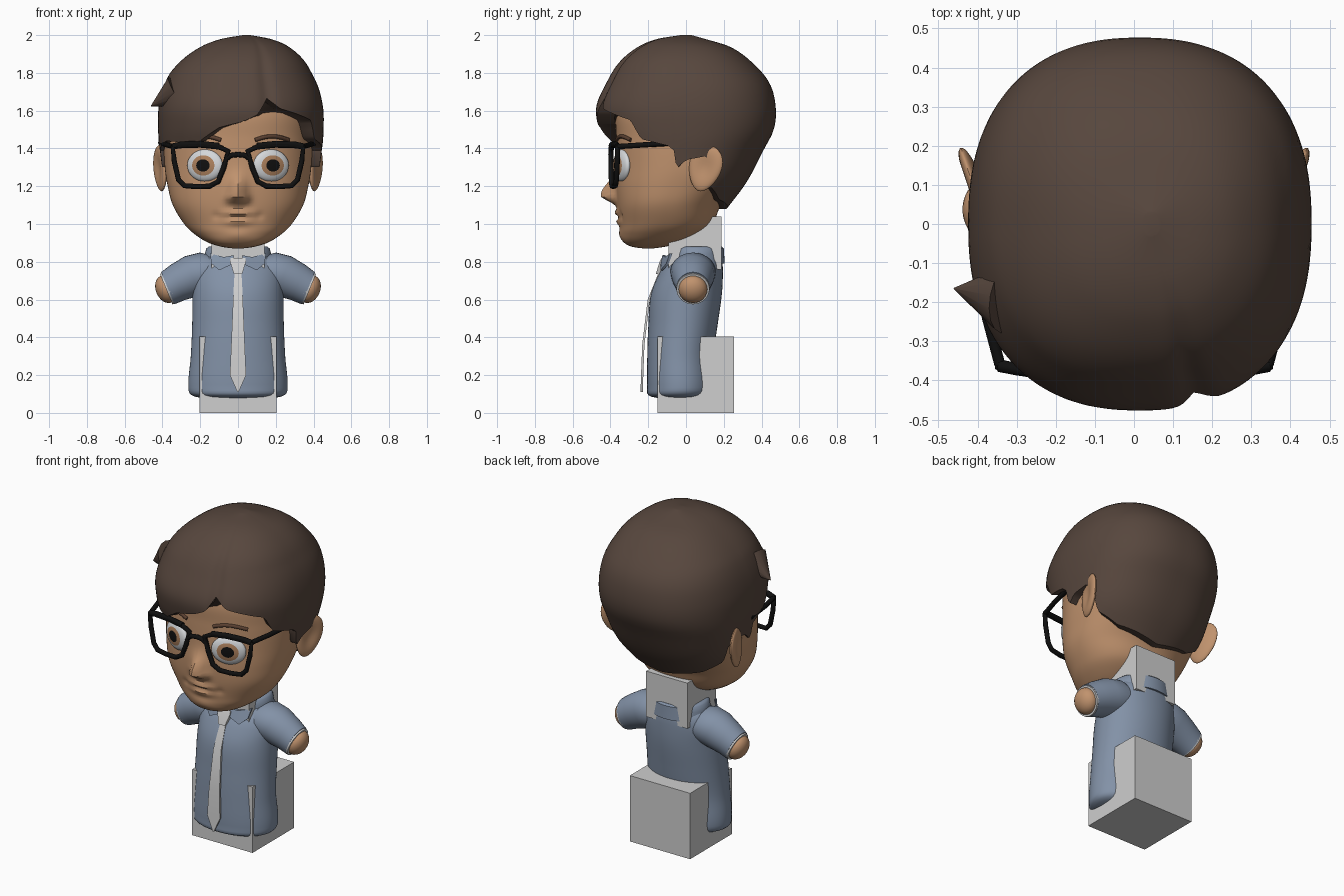
import bpy, bmesh, math
from mathutils import Vector, Matrix

if "Cube" in bpy.data.objects:
    bpy.data.objects.remove(bpy.data.objects["Cube"])

def mat(name, r, g, b):
    m = bpy.data.materials.new(name)
    m.diffuse_color = (r, g, b, 1)
    m.use_nodes = True
    m.node_tree.nodes["Principled BSDF"].inputs["Base Color"].default_value = m.diffuse_color
    return m

SKIN = mat("skin", .53, .29, .155)
HAIR = mat("hair_brown", .095, .062, .047)
BROW = mat("brow_brown", .10, .05, .03)
BLACK = mat("black", .005, .005, .005)
WHITE = mat("eye_white", .66, .68, .70)
IRIS = mat("iris_tan", .42, .22, .11)
SHIRT = mat("shirt_blue", .225, .285, .385)
GREY = mat("light_grey", .62, .62, .62)

def make(name, bm, *mats):
    bmesh.ops.recalc_face_normals(bm, faces=bm.faces)
    me = bpy.data.meshes.new(name)
    bm.to_mesh(me)
    bm.free()
    for m in mats:
        me.materials.append(m)
    ob = bpy.data.objects.new(name, me)
    bpy.context.collection.objects.link(ob)
    return ob

def loft(name, rings, m):
    bm = bmesh.new()
    vs = [[bm.verts.new(p) for p in r] for r in rings]
    n = len(vs[0])
    for a, b in zip(vs, vs[1:]):
        for i in range(n):
            bm.faces.new((a[i], a[(i + 1) % n], b[(i + 1) % n], b[i]))
    bm.faces.new(vs[0])
    bm.faces.new(vs[-1])
    return make(name, bm, m)

def box(name, lo, hi, m):
    bm = bmesh.new()
    lo, hi = Vector(lo), Vector(hi)
    bmesh.ops.create_cube(bm, size=1, matrix=Matrix.Translation((lo + hi) / 2) @ Matrix.Diagonal((*(hi - lo), 1)))
    return make(name, bm, m)

def tube(name, pts, r, m, cyclic=False):
    cu = bpy.data.curves.new(name, 'CURVE')
    cu.dimensions = '3D'
    cu.bevel_depth, cu.bevel_resolution, cu.use_fill_caps = r, 2, True
    sp = cu.splines.new('POLY')
    sp.points.add(len(pts) - 1)
    for p, q in zip(sp.points, pts):
        p.co = (*q, 1)
    sp.use_cyclic_u = cyclic
    cu.materials.append(m)
    ob = bpy.data.objects.new(name, cu)
    bpy.context.collection.objects.link(ob)
    return ob

def plate(name, outline, thick, m):
    # flat strip of left/right point pairs, thickened towards +y
    bm = bmesh.new()
    vs = [bm.verts.new(p) for p in outline]
    for i in range(0, len(vs) - 2, 2):
        bm.faces.new((vs[i], vs[i + 1], vs[i + 3], vs[i + 2]))
    g = bmesh.ops.extrude_face_region(bm, geom=bm.faces[:])
    for v in g["geom"]:
        if isinstance(v, bmesh.types.BMVert):
            v.co.y += thick
    return make(name, bm, m)

def interp(keys, z):
    # smooth curve through rows (z, front y, back y, half width)
    z = min(max(z, keys[0][0]), keys[-1][0])
    i = 0
    while i < len(keys) - 2 and z > keys[i + 1][0]:
        i += 1
    p, q = keys[i], keys[i + 1]
    o, r = keys[max(i - 1, 0)], keys[min(i + 2, len(keys) - 1)]
    h = q[0] - p[0]
    t = (z - p[0]) / h
    out = []
    for k in range(1, len(p)):
        m0 = (q[k] - o[k]) / (q[0] - o[0]) * h
        m1 = (r[k] - p[k]) / (r[0] - p[0]) * h
        out.append((2*t**3 - 3*t*t + 1)*p[k] + (t**3 - 2*t*t + t)*m0 + (3*t*t - 2*t**3)*q[k] + (t**3 - t*t)*m1)
    return out

def section(keys, z, a, n, k=1, cx=0):
    f, b, w = interp(keys, z)
    c, s = math.cos(a), math.sin(a)
    c, s = (math.copysign(abs(v) ** (2 / n), v) for v in (c, s))
    return Vector((cx + k * w * c, (f + b) / 2 + k * (b - f) / 2 * s, z))

def angles(n):
    return [2 * math.pi * i / n for i in range(n)]

# head with nose and lips raised from the surface
HEAD = [(.87, -.22, -.18, .02), (.878, -.28, -.12, .08), (.90, -.325, -.02, .155), (.95, -.345, .08, .235),
        (1.0, -.35, .14, .285), (1.1, -.365, .185, .345), (1.2, -.372, .26, .372), (1.3, -.37, .33, .388),
        (1.45, -.37, .38, .395), (1.6, -.365, .40, .385), (1.8, -.26, .30, .29), (1.9, -.05, .05, .05)]
# x, z, x spread, z spread above, z spread below, height
BUMPS = [(0, 1.15, .042, .085, .036, .082), (.043, 1.135, .022, .025, .022, .022), (-.043, 1.135, .022, .025, .022, .022),
         (0, 1.058, .075, .016, .012, .02), (0, 1.012, .065, .014, .02, .018), (0, .94, .07, .03, .03, .01),
         (.115, 1.045, .02, .02, .02, -.008), (-.115, 1.045, .02, .02, .02, -.008)]

def head_point(a, z):
    p = section(HEAD, z, a, 2.25)
    if p.y < -.1:
        for x, bz, sx, up, dn, h in BUMPS:
            p.y -= h * math.exp(-((p.x - x) / sx) ** 2 - ((z - bz) / (up if z > bz else dn)) ** 2)
    return p

def face_y(x, z):
    w = interp(HEAD, z)[2]
    return head_point(-math.acos((abs(x) / w) ** 1.125), z).y

loft("head", [[head_point(a, .87 + 1.03 * (1 - math.cos(math.pi * t / 90)) / 2) for a in angles(144)] for t in range(91)], SKIN)

# hair cap ending at a hairline height given per direction
CAP = [(1.08, -.37, .215, .30), (1.22, -.39, .32, .395), (1.4, -.42, .415, .43), (1.5, -.46, .465, .438),
       (1.62, -.475, .475, .435), (1.75, -.42, .44, .40), (1.86, -.35, .345, .33), (1.94, -.25, .23, .23),
       (1.98, -.15, .10, .13), (2.0, -.03, .03, .02)]
LINE = [(-270, 1.08), (-225, 1.13), (-205, 1.2), (-200, 1.3), (-193, 1.36), (-181, 1.34), (-177, 1.29), (-174, 1.39),
        (-165, 1.42), (-153, 1.44), (-124, 1.43), (-116, 1.44), (-102, 1.51), (-91, 1.535), (-81, 1.58),
        (-74, 1.665), (-65, 1.61), (-52, 1.585), (-35, 1.55), (-29, 1.45), (-10, 1.415), (-6, 1.39), (-3, 1.29),
        (1, 1.34), (13, 1.36), (20, 1.3), (25, 1.2), (45, 1.13), (90, 1.08)]

def hairline(d):
    for (a, p), (b, q) in zip(LINE, LINE[1:]):
        if a <= d <= b:
            return p + (q - p) * (d - a) / (b - a)

def hair_ring(t, k=1):
    ring = []
    for i in range(180):
        d = -270 + 2 * i
        z = hairline(d)
        z += (2.0 - z) * math.cos(t * math.pi / 2)
        groove = 1 - .035 * math.exp(-((d + 74) / 5) ** 2)
        ring.append(section(CAP, z, math.radians(d), 2.35, k * groove, .015 + .03 * max(0, (z - 1.8) / .2)))
    return ring

loft("hair", [hair_ring(i / 32) for i in range(33)] + [hair_ring(1, .8)], HAIR)

# flick of hair on the left
bm = bmesh.new()
base, tip = Vector((-.325, -.19, 1.70)), Vector((-.46, -.165, 1.625))
rot = (tip - base).to_track_quat('Z', 'Y').to_matrix().to_4x4()
bmesh.ops.create_cone(bm, segments=16, radius1=.09, radius2=.002, depth=(tip - base).length, cap_ends=True,
                      matrix=Matrix.Translation((base + tip) / 2) @ rot)
make("hair_flick", bm, HAIR)

def frame_y(x):
    return -.398 + .3 * x * x

RIM = [(.052, 1.385), (.10, 1.408), (.2, 1.418), (.30, 1.415), (.345, 1.405), (.337, 1.33), (.315, 1.235), (.285, 1.203),
       (.22, 1.198), (.15, 1.2), (.105, 1.225), (.075, 1.30)]
AXIS = Vector((.92, 0, -.38)).normalized()
for s, side in ((1, "right"), (-1, "left")):
    # eye: white, iris and pupil by distance from the pole
    bm = bmesh.new()
    bmesh.ops.create_uvsphere(bm, u_segments=32, v_segments=32, radius=1)
    for f in bm.faces:
        c = f.calc_center_median()
        r = math.hypot(c.x, c.y)
        f.material_index = 0 if c.z < 0 or r > .6 else 1 if r > .36 else 2
    turn = Matrix.Rotation(s * .37, 4, 'Z') @ Matrix.Diagonal((.1, .032, .085, 1)) @ Matrix.Rotation(math.pi / 2, 4, 'X')
    bm.transform(Matrix.Translation((s * .175, face_y(.175, 1.31) + .003, 1.31)) @ turn)
    make(side + "_eye", bm, WHITE, IRIS, BLACK)

    # eyebrow
    brow = [(.09 + .018 * i, 1.437 + .027 * math.sin(math.pi * (i + 1) / 12)) for i in range(11)]
    tube(side + "_eyebrow", [(s * x, face_y(x, z) - .002, z) for x, z in brow], .011, BROW)

    # ear with a hollow
    bm = bmesh.new()
    bmesh.ops.create_uvsphere(bm, u_segments=32, v_segments=20, radius=1)
    for v in bm.verts:
        if v.co.x > 0:
            v.co.x -= .8 * math.exp(-((v.co.y ** 2 + v.co.z ** 2) / .35))
        v.co.y *= 1 + .2 * v.co.z
    ear = Matrix.Rotation(-.32, 4, 'Z') @ Matrix.Rotation(-.28, 4, 'X') @ Matrix.Diagonal((.026, .09, .125, 1))
    bm.transform(Matrix.Diagonal((s, 1, 1, 1)) @ Matrix.Translation((.412, .10, 1.295)) @ ear)
    make(side + "_ear", bm, SKIN)

    # glasses: rim, heavier brow bar and temple
    tube(side + "_glasses_rim", [(s * x, frame_y(x), z) for x, z in RIM], .014, BLACK, True)
    tube(side + "_glasses_bar", [(s * x, frame_y(x), z + .006) for x, z in RIM[1:5]], .016, BLACK)
    tube(side + "_glasses_temple", [(s * .343, -.36, 1.41), (s * .375, -.24, 1.418), (s * .41, -.04, 1.43)], .014, BLACK)

    # sleeve, cuff and arm stub
    up = Vector((.38, 0, .92)).normalized()
    def arm_ring(c, r, ry):
        pts = [Vector((c[0], .037, c[1])) + up * r * math.cos(a) + Vector((0, ry * math.sin(a), 0)) for a in angles(32)]
        return [(s * p.x, p.y, p.z) for p in pts]
    loft(side + "_sleeve", [arm_ring(c, r, q) for c, r, q in (((.08, .745), .09, .10), ((.16, .745), .112, .12),
         ((.24, .725), .112, .113), ((.32, .69), .1, .097), ((.372, .66), .092, .088))], SHIRT)
    loft(side + "_cuff", [arm_ring(c, r, r) for c, r in (((.36, .663), .089), ((.380, .655), .087))], GREY)
    bm = bmesh.new()
    bmesh.ops.create_uvsphere(bm, u_segments=24, v_segments=16, radius=1)
    bm.transform(Matrix.Diagonal((s, 1, 1, 1)) @ Matrix.Translation((.38, .037, .655))
                 @ AXIS.to_track_quat('Z', 'Y').to_matrix().to_4x4() @ Matrix.Diagonal((.076, .076, .055, 1)))
    make(side + "_arm", bm, SKIN)

    # collar flap
    plate(side + "_collar_flap", [(s * .02, -.125, .835), (s * .035, -.135, .785), (s * .075, -.112, .825),
          (s * .10, -.135, .755), (s * .15, -.085, .845), (s * .14, -.105, .79)], .014, SHIRT)

tube("glasses_bridge", [(x, frame_y(x), z) for x, z in ((-.062, 1.345), (-.04, 1.363), (0, 1.368), (.04, 1.363), (.062, 1.345))], .014, BLACK)

# shirt body
BODY = [(.075, -.13, .07, .17), (.09, -.195, .13, .24), (.13, -.205, .15, .263), (.3, -.205, .145, .25),
        (.45, -.2, .165, .243), (.63, -.185, .19, .24), (.75, -.135, .195, .235), (.81, -.09, .19, .2),
        (.85, -.06, .17, .15), (.87, -.04, .14, .10)]
loft("shirt", [[section(BODY, .075 + .795 * (1 - math.cos(math.pi * t / 40)) / 2, a, 2.05) for a in angles(64)] for t in range(41)], SHIRT)

# collar band
loft("collar", [[(rx * math.cos(a), .055 + ry * math.sin(a), z) for a in angles(48)]
     for z, rx, ry in ((.79, .185, .15), (.84, .176, .147), (.87, .168, .146), (.88, .155, .135))], SHIRT)

# tie knot and blade
def pairs(rows):
    return [(s * w, y, z) for z, y, w in rows for s in (-1, 1)]
plate("tie_knot", pairs([(.82, -.13, .04), (.80, -.14, .042), (.735, -.16, .022)]), .04, GREY)
plate("tie_blade", pairs([(.75, -.142, .018), (.6, -.203, .026), (.36, -.232, .036), (.2, -.238, .043), (.11, -.241, .003)]), .012, GREY)

# plain blocks for neck and base
box("neck_block", (-.14, -.093, .76), (.14, .187, 1.04), GREY)
box("base_block", (-.205, -.152, 0), (.205, .253, .405), GREY)

# smooth shading with sharp edges kept
for ob in bpy.data.objects:
    ob.select_set(ob.type == 'MESH')
bpy.context.view_layer.objects.active = bpy.data.objects["head"]
bpy.ops.object.shade_smooth_by_angle(angle=math.radians(40))
